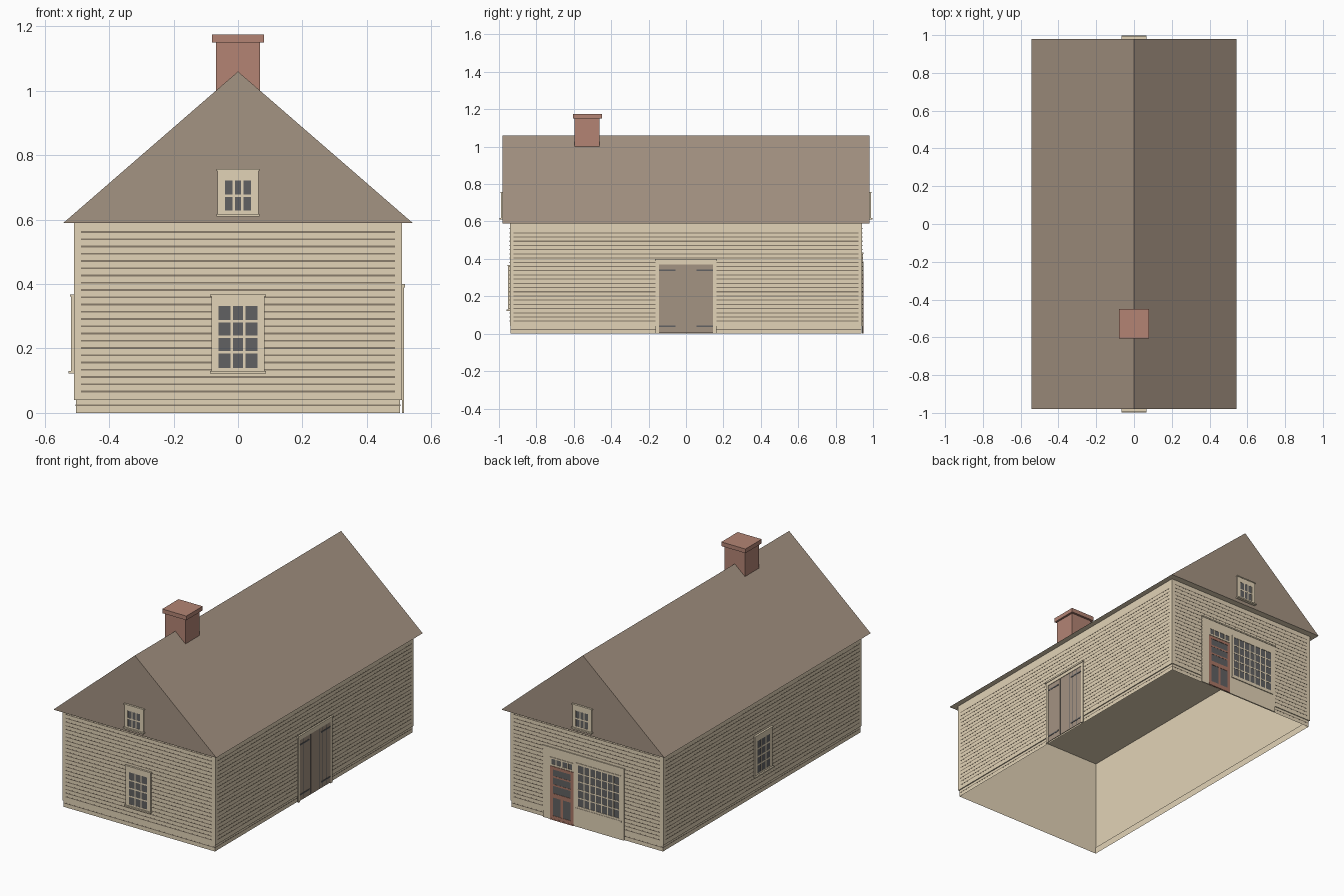
import bpy, bmesh
from math import radians
from mathutils import Matrix, Vector

cube = bpy.data.objects.get("Cube")
if cube:
    bpy.data.objects.remove(cube)


def material(name, *rgb):
    lin = [((c / 255 + 0.055) / 1.055) ** 2.4 for c in rgb] + [1]
    m = bpy.data.materials.new(name)
    m.use_nodes = True
    m.diffuse_color = lin
    m.node_tree.nodes["Principled BSDF"].inputs["Base Color"].default_value = lin
    return m


TAN = material("tan paint", 226, 211, 183)
BROWN = material("weathered brown", 164, 147, 130)
SHADOW = material("siding groove", 138, 125, 108)
BRICK = material("brick", 179, 132, 116)
RED = material("red door paint", 170, 119, 102)
GLASS = material("dark glass", 97, 97, 98)

W, L, EAVE = 0.509, 0.942, 0.59
BASE_W, BASE_L = 0.503, 0.937
# Each side: rotation about z and distance of the wall from the centre
FRONT, RIGHT, BACK, LEFT = (0, L), (90, W), (180, L), (270, W)
GABLES = {"front": (0, 0.98), "back": (180, 0.98)}


def finish(name, bm, *mats):
    bmesh.ops.recalc_face_normals(bm, faces=bm.faces)
    me = bpy.data.meshes.new(name)
    for mat in mats:
        me.materials.append(mat)
    bm.to_mesh(me)
    bm.free()
    ob = bpy.data.objects.new(name, me)
    bpy.context.collection.objects.link(ob)


def add_box(bm, x0, x1, y0, y1, z0, z1):
    lo, hi = Vector((x0, y0, z0)), Vector((x1, y1, z1))
    mat = Matrix.Translation((lo + hi) / 2) @ Matrix.Diagonal((hi - lo).to_4d())
    bmesh.ops.create_cube(bm, size=1, matrix=mat)


def plates(name, side, mat, depth, rects):
    """Boards lying on a wall; each rect is u0, u1, z0, z1."""
    angle, dist = side
    bm = bmesh.new()
    for u0, u1, z0, z1 in rects:
        add_box(bm, u0, u1, -dist - depth, -dist - 0.0003, z0, z1)
    bm.transform(Matrix.Rotation(radians(angle), 4, "Z"))
    finish(name, bm, mat)


def border(u0, u1, z0, z1, w, low, high):
    return [(u0, u0 + w, z0, z1), (u1 - w, u1, z0, z1),
            (u0 + w, u1 - w, z0, z0 + low), (u0 + w, u1 - w, z1 - high, z1)]


def bars(u0, u1, z0, z1, cols, rows, w=0.008):
    out = []
    for i in range(1, cols):
        u = u0 + (u1 - u0) * i / cols
        out.append((u - w / 2, u + w / 2, z0, z1))
    for j in range(1, rows):
        z = z0 + (z1 - z0) * j / rows
        out.append((u0, u1, z - w / 2, z + w / 2))
    return out


def window(name, side, half, z0, z1, w, cols, rows):
    low, high = 0.014, 0.032
    pane = (w - half, half - w, z0 + low, z1 - high)
    plates(name + "_glass", side, GLASS, 0.008, [pane])
    plates(name + "_casing", side, TAN, 0.009, border(-half, half, z0, z1, w, low, high))
    plates(name + "_muntins", side, TAN, 0.0085, bars(*pane, cols, rows))
    plates(name + "_sill", side, TAN, 0.018, [(-half - 0.004, half + 0.004, z0 - 0.004, z0 + 0.004)])
    plates(name + "_cap", side, TAN, 0.012, [(-half - 0.004, half + 0.004, z1 - 0.002, z1 + 0.004)])


# Walls with a slightly inset base, open below and above
bm = bmesh.new()
rings = []
for w, l, z in ((BASE_W, BASE_L, 0), (BASE_W, BASE_L, 0.04), (W, L, 0.04), (W, L, EAVE + 0.005)):
    rings.append([bm.verts.new((sx * w, sy * l, z))
                  for sx, sy in ((-1, -1), (1, -1), (1, 1), (-1, 1))])
for a, b in zip(rings, rings[1:]):
    for i in range(4):
        j = (i + 1) % 4
        bm.faces.new((a[i], a[j], b[j], b[i]))
finish("walls", bm, TAN)

# Siding grooves and base groove
for name, side, half, base_half, base_dist, count in (
        ("front", FRONT, W, BASE_W, BASE_L, 23), ("right", RIGHT, L, BASE_L, BASE_W, 22),
        ("back", BACK, W, BASE_W, BASE_L, 23), ("left", LEFT, L, BASE_L, BASE_W, 22)):
    rows = [0.064 + 0.0225 * i for i in range(count)]
    plates(name + "_siding_grooves", side, SHADOW, 0.0008,
           [(0.021 - half, half - 0.021, z, z + 0.0055) for z in rows])
    plates(name + "_base_groove", (side[0], base_dist), SHADOW, 0.0008,
           [(-base_half, base_half, 0.021, 0.026)])

# Gabled roof with a painted underside
bm = bmesh.new()
tri = [bm.verts.new((x, -0.98, z)) for x, z in ((-0.542, EAVE), (0.542, EAVE), (0, 1.06))]
end = bm.faces.new(tri)
ext = bmesh.ops.extrude_face_region(bm, geom=[end], use_keep_orig=True)
bmesh.ops.translate(bm, vec=(0, 1.96, 0),
                    verts=[v for v in ext["geom"] if isinstance(v, bmesh.types.BMVert)])
for f in bm.faces:
    f.material_index = int(all(v.co.z < EAVE + 0.01 for v in f.verts))
finish("roof", bm, BROWN, TAN)

# Chimney
bm = bmesh.new()
add_box(bm, -0.068, 0.068, -0.596, -0.463, 0.95, 1.15)
add_box(bm, -0.08, 0.08, -0.605, -0.45, 1.15, 1.175)
finish("chimney", bm, BRICK)

# Windows
window("front_window", FRONT, 0.083, 0.126, 0.364, 0.023, 3, 4)
window("left_window", LEFT, 0.083, 0.126, 0.364, 0.023, 3, 4)
for name, side in GABLES.items():
    window(name + "_gable_window", side, 0.063, 0.614, 0.753, 0.022, 3, 2)

# Plank double door on the side
plates("side_door_casing", RIGHT, TAN, 0.006,
       [(-0.163, -0.145, 0, 0.39), (0.145, 0.163, 0, 0.39), (-0.145, 0.145, 0.37, 0.39)])
plates("side_door_cap", RIGHT, TAN, 0.01, [(-0.167, 0.167, 0.39, 0.4)])
plates("side_door_planks", RIGHT, BROWN, 0.003, [(-0.145, 0.145, 0.004, 0.37)])
plates("side_door_gaps", RIGHT, GLASS, 0.0035,
       [(s * u - 0.001, s * u + 0.001, 0.01, 0.37) for s in (-1, 1) for u in (0.04, 0.072, 0.107)])
plates("side_door_hinges", RIGHT, GLASS, 0.005,
       [(min(s * 0.055, s * 0.145), max(s * 0.055, s * 0.145), z, z + 0.008)
        for s in (-1, 1) for z in (0.035, 0.335)])

# Shop front on the back: surround and cornice
plates("shop_surround", BACK, TAN, 0.003, [(-0.29, 0.25, 0, 0.43)])
plates("shop_cornice", BACK, TAN, 0.006, [(-0.293, 0.253, 0.425, 0.433)])

# Shop window
u0, u1, z0, z1 = -0.067, 0.23, 0.115, 0.385
pane = (u0 + 0.012, u1 - 0.012, z0 + 0.012, z1 - 0.012)
plates("shop_window_glass", BACK, GLASS, 0.004, [pane])
plates("shop_window_frame", BACK, TAN, 0.006, border(u0, u1, z0, z1, 0.012, 0.012, 0.012))
plates("shop_window_muntins", BACK, TAN, 0.005, bars(*pane, 7, 5, 0.007))
plates("shop_window_sill", BACK, TAN, 0.008, [(u0 - 0.004, u1 + 0.004, z0 - 0.008, z0)])

# Shop door with transom
u0, u1 = -0.24, -0.085
plates("transom_glass", BACK, GLASS, 0.004, [(u0, u1, 0.33, 0.37)])
plates("transom_frame", BACK, TAN, 0.006,
       border(u0, u1, 0.325, 0.375, 0.009, 0.009, 0.009) + bars(u0, u1, 0.33, 0.37, 4, 1))
plates("shop_door_glass", BACK, GLASS, 0.004, [(u0, u1, 0.01, 0.32)])
plates("shop_door_frame", BACK, RED, 0.006,
       border(u0, u1, 0.008, 0.322, 0.018, 0.018, 0.018) + [(u0, u1, 0.135, 0.16)])
plates("shop_door_bars", BACK, RED, 0.005,
       bars(u0, u1, 0.16, 0.31, 1, 3, 0.01) + bars(u0, u1, 0.02, 0.14, 2, 1, 0.016))
plates("shop_door_threshold", BACK, RED, 0.007, [(u0, u1, 0, 0.008)])
